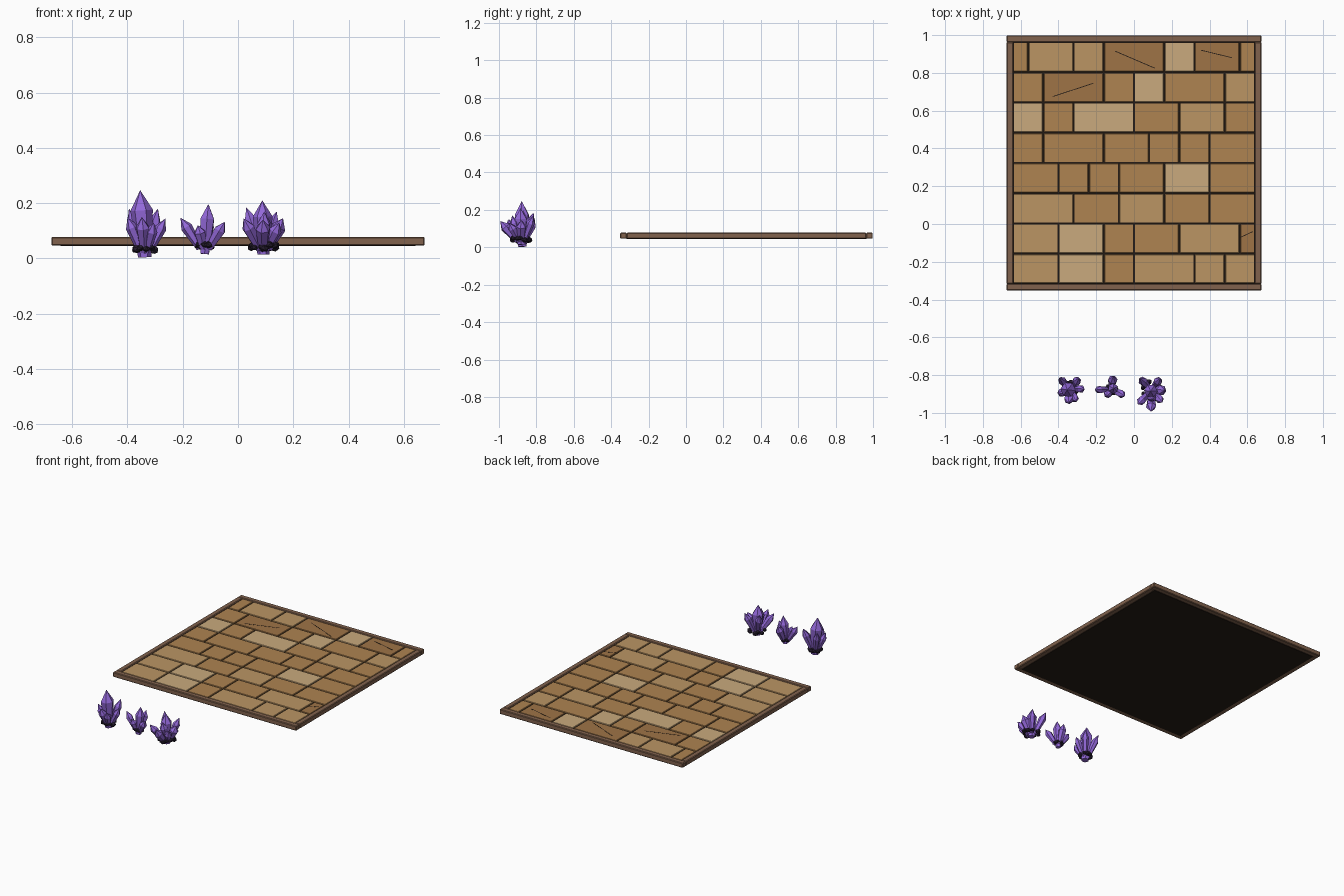
import bpy, bmesh, math, random
from mathutils import Vector, Matrix

if "Cube" in bpy.data.objects:
    bpy.data.objects.remove(bpy.data.objects["Cube"])

random.seed(4)


def material(name, r, g, b):
    m = bpy.data.materials.new(name)
    m.diffuse_color = [(c / 255) ** 2.2 for c in (r, g, b)] + [1]
    m.use_nodes = True
    m.node_tree.nodes["Principled BSDF"].inputs["Base Color"].default_value = m.diffuse_color
    return m


FRAME = material("frame wood", 128, 98, 78)
DARK = material("dark mortar", 42, 34, 28)
ROCK = material("dark rock", 44, 36, 52)
PURPLE = material("purple crystal", 146, 104, 216)
TONES = [material("stone brown", 173, 130, 82), material("stone tan", 186, 148, 100),
         material("stone cracked", 157, 115, 72), material("stone pale", 200, 168, 124)]


def finish(bm, name, *mats):
    bmesh.ops.recalc_face_normals(bm, faces=bm.faces)
    me = bpy.data.meshes.new(name)
    bm.to_mesh(me)
    bm.free()
    for m in mats:
        me.materials.append(m)
    ob = bpy.data.objects.new(name, me)
    bpy.context.collection.objects.link(ob)
    return ob


def box(name, x0, x1, y0, y1, z0, z1, mat, bevel=0.0):
    bm = bmesh.new()
    bmesh.ops.create_cube(bm, size=1)
    for v in bm.verts:
        v.co = ((x0 + x1) / 2 + v.co.x * (x1 - x0), (y0 + y1) / 2 + v.co.y * (y1 - y0),
                (z0 + z1) / 2 + v.co.z * (z1 - z0))
    ob = finish(bm, name, mat)
    if bevel:
        mod = ob.modifiers.new("soft edge", "BEVEL")
        mod.width, mod.segments = bevel, 1
    return ob


# Floor panel: dark base and wooden frame
Y0, Y1 = -0.352, 0.998
box("floor_base", -0.642, 0.642, Y0 + 0.033, Y1 - 0.033, 0.044, 0.068, DARK)
for n, a, b in (("front", Y0, Y0 + 0.035), ("back", Y1 - 0.035, Y1)):
    box("frame_" + n, -0.675, 0.675, a, b, 0.046, 0.078, FRAME, 0.004)
for n, a, b in (("left", -0.675, -0.64), ("right", 0.64, 0.675)):
    box("frame_" + n, a, b, Y0 + 0.035, Y1 - 0.035, 0.046, 0.078, FRAME, 0.004)

# Floor stones: joint positions per row (units of 0.08) and tone of each stone
ROWS = [((-8, -5, -2, 0, 4, 6, 8), "130111"), ((-8, -5, -2, 0, 3, 7, 8), "130012"),
        ((-8, -4, -1, 2, 5, 8), "10100"), ((-8, -5, -3, -1, 2, 5, 8), "000030"),
        ((-8, -6, -2, 1, 3, 5, 8), "000000"), ((-8, -6, -4, 0, 3, 6, 8), "303010"),
        ((-8, -6, -2, 0, 2, 6, 8), "020301"), ((-8, -7, -4, -2, 2, 4, 7, 8), "0112320")]
G = 0.004
for r, (cuts, tones) in enumerate(ROWS):
    y = Y0 + 0.035 + 0.16 * r
    for i, t in enumerate(tones):
        box(f"stone_{r}_{i}", cuts[i] * 0.08 + G, cuts[i + 1] * 0.08 - G, y + G, y + 0.16 - G,
            0.06, 0.075, TONES[int(t)], 0.002)

# Thin cracks on the darker stones
for i, (ax, ay, bx, by) in enumerate([(-0.10, 0.915, 0.11, 0.825), (0.355, 0.92, 0.52, 0.88),
                                      (-0.43, 0.675, -0.215, 0.745), (0.565, -0.07, 0.63, -0.04)]):
    L = math.hypot(bx - ax, by - ay)
    ob = box(f"crack_{i}", -L / 2, L / 2, -0.002, 0.002, -0.001, 0.0005, DARK)
    ob.location = ((ax + bx) / 2, (ay + by) / 2, 0.0752)
    ob.rotation_euler.z = math.atan2(by - ay, bx - ax)


def crystal(bm, base, tip, radius):
    """Six-sided shard: narrow foot, wide shoulder, sharp point."""
    base, tip = Vector(base), Vector(tip)
    d = tip - base
    rot = d.to_track_quat("Z", "Y").to_matrix()
    turn = random.uniform(0, 1)
    rings = []
    for t, k in ((0, 0.6), (0.7, 1.0)):
        rings.append([bm.verts.new(base + d * t + rot @ Vector(
            (math.cos(turn + a * math.pi / 3), math.sin(turn + a * math.pi / 3), 0)) * radius * k)
            for a in range(6)])
    top = bm.verts.new(tip)
    bm.faces.new(rings[0])
    for a in range(6):
        b = (a + 1) % 6
        bm.faces.new((rings[0][a], rings[0][b], rings[1][b], rings[1][a]))
        bm.faces.new((rings[1][a], rings[1][b], top))


def cluster(name, foot, main, shards, main_r, shard_r, rocks, spread):
    bm = bmesh.new()
    crystal(bm, foot, main, main_r)
    hub = Vector(foot) + Vector((0, 0, 0.02))
    for s in shards:
        out = Vector(s) - hub
        crystal(bm, hub + Vector((out.x, out.y, 0)) * 0.2, s, shard_r * random.uniform(0.85, 1.1))
    finish(bm, name + "_crystals", PURPLE)
    # ring of dark rock chips at the foot
    bm = bmesh.new()
    for i in range(rocks):
        a = math.tau * i / rocks + random.uniform(-0.2, 0.2)
        p = Vector(foot) + Vector((math.cos(a) * spread, math.sin(a) * spread,
                                   0.03 + random.uniform(-0.006, 0.006)))
        m = (Matrix.Translation(p) @ Matrix.Rotation(a, 4, "Z")
             @ Matrix.Rotation(random.uniform(-0.5, 0.5), 4, "X")
             @ Matrix.Diagonal((1, 1.2, 0.9, 1)))
        bmesh.ops.create_icosphere(bm, subdivisions=1, radius=random.uniform(0.012, 0.018), matrix=m)
    finish(bm, name + "_rocks", ROCK)


# Three crystal clusters in front of the floor
cluster("left_cluster", (-0.337, -0.875, 0.004), (-0.354, -0.878, 0.247),
        [(-0.262, -0.873, 0.145), (-0.395, -0.815, 0.18), (-0.29, -0.815, 0.18),
         (-0.348, -0.948, 0.15), (-0.305, -0.94, 0.13), (-0.4, -0.9, 0.15)],
        0.041, 0.024, 9, 0.034)
cluster("middle_cluster", (-0.12, -0.875, 0.016), (-0.107, -0.87, 0.197),
        [(-0.208, -0.878, 0.147), (-0.048, -0.91, 0.132), (-0.11, -0.808, 0.15),
         (-0.145, -0.91, 0.12)],
        0.028, 0.023, 7, 0.022)
cluster("right_cluster", (0.092, -0.88, 0.014), (0.088, -0.885, 0.21),
        [(0.09, -0.993, 0.14), (0.02, -0.955, 0.145), (0.15, -0.945, 0.13),
         (0.163, -0.88, 0.145), (0.14, -0.815, 0.17), (0.03, -0.815, 0.185),
         (0.095, -0.93, 0.17)],
        0.036, 0.026, 11, 0.046)
